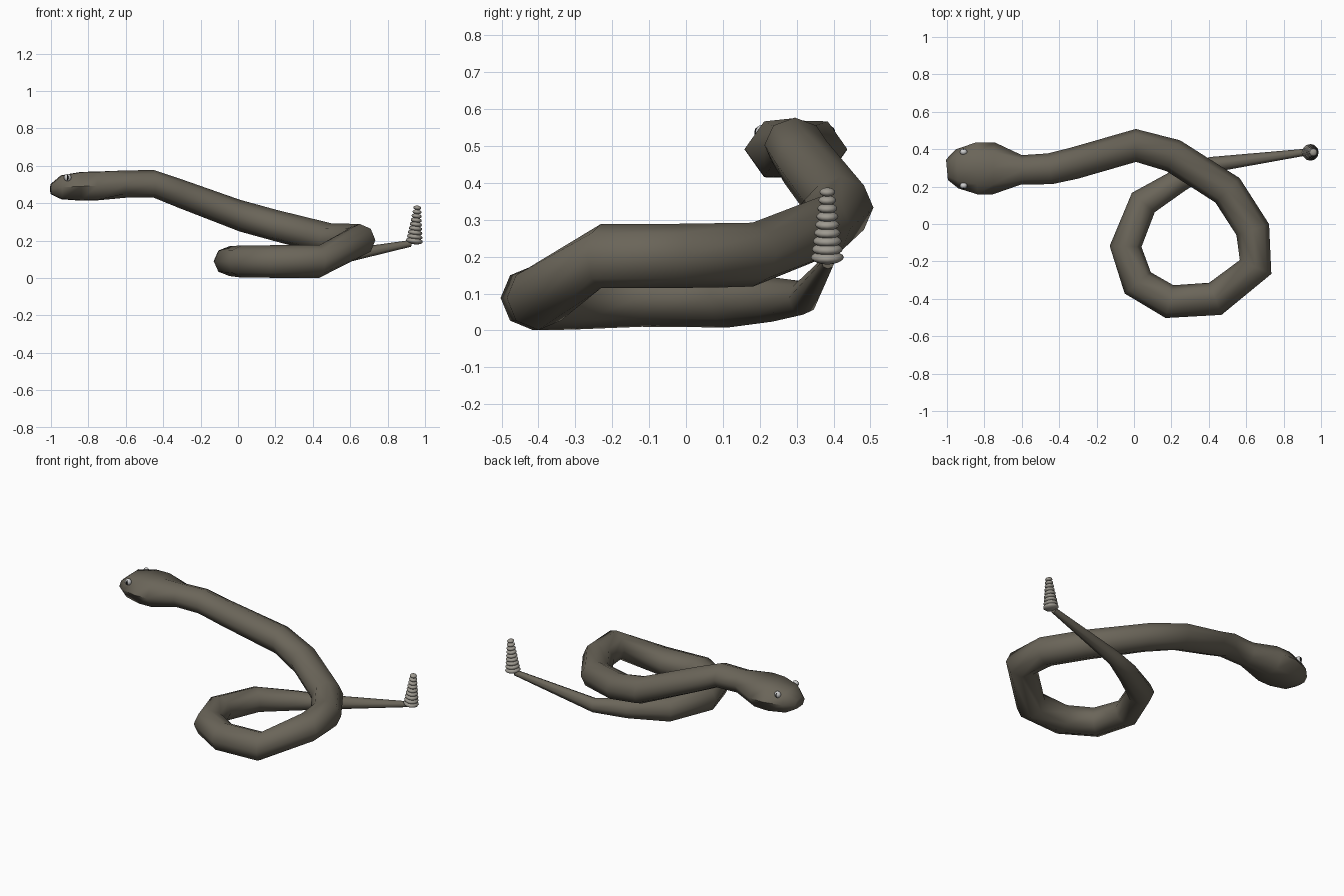
import bpy, bmesh, math
from mathutils import Vector, Matrix

if "Cube" in bpy.data.objects:
    bpy.data.objects.remove(bpy.data.objects["Cube"])


def material(name, rgb):
    m = bpy.data.materials.new(name)
    m.diffuse_color = (*rgb, 1)
    m.use_nodes = True
    m.node_tree.nodes["Principled BSDF"].inputs["Base Color"].default_value = m.diffuse_color
    return m


SKIN = material("skin", (0.145, 0.13, 0.10))
HORN = material("rattle_horn", (0.34, 0.32, 0.28))
WHITE = material("eye_white", (0.6, 0.6, 0.58))
BLACK = material("pupil_black", (0.01, 0.01, 0.01))


def finish(bm, name, mat, angle=60):
    bmesh.ops.recalc_face_normals(bm, faces=bm.faces)
    me = bpy.data.meshes.new(name)
    bm.to_mesh(me)
    bm.free()
    ob = bpy.data.objects.new(name, me)
    bpy.context.collection.objects.link(ob)
    me.materials.append(mat)
    bpy.ops.object.select_all(action='DESELECT')
    ob.select_set(True)
    bpy.context.view_layer.objects.active = ob
    bpy.ops.object.shade_smooth_by_angle(angle=math.radians(angle))
    return ob


# body path: x, y, z, half width, half height (snout to tail tip)
PATH = [
    (-1.00, 0.29, 0.475, 0.055, 0.027), (-0.945, 0.295, 0.485, 0.105, 0.064),
    (-0.84, 0.298, 0.49, 0.139, 0.077), (-0.75, 0.298, 0.492, 0.139, 0.077),
    (-0.60, 0.29, 0.502, 0.078, 0.073), (-0.45, 0.295, 0.503, 0.083, 0.074),
    (-0.32, 0.325, 0.455, 0.085, 0.079), (0.01, 0.42, 0.333, 0.088, 0.085),
    (0.21, 0.365, 0.278, 0.09, 0.085), (0.50, 0.18, 0.205, 0.092, 0.087),
    (0.635, -0.03, 0.202, 0.092, 0.087), (0.65, -0.23, 0.202, 0.092, 0.087),
    (0.435, -0.40, 0.088, 0.092, 0.087), (0.19, -0.415, 0.088, 0.09, 0.087),
    (0.02, -0.315, 0.088, 0.09, 0.086), (-0.045, -0.12, 0.09, 0.085, 0.08),
    (0.05, 0.115, 0.086, 0.08, 0.078), (0.245, 0.235, 0.084, 0.063, 0.06),
    (0.42, 0.318, 0.088, 0.042, 0.045), (0.925, 0.385, 0.185, 0.018, 0.018),
]
HEAD_RINGS = 4   # flat-topped cross-section at the head

bm = bmesh.new()
pts = [Vector(p[:3]) for p in PATH]
rings = []
for i, (c, p) in enumerate(zip(pts, PATH)):
    a = pts[i] - pts[i - 1] if i else pts[1] - pts[0]
    b = pts[i + 1] - pts[i] if i < len(pts) - 1 else a
    a.z = b.z = 0
    t = a.normalized() + b.normalized()
    side = Vector((t.y, -t.x, 0)).normalized()
    k, m = (0.62, 0.97) if i < HEAD_RINGS else (0.707, 0.707)
    sec = [(1, 0), (k, m), (0, 1), (-k, m), (-1, 0), (-k, -m), (0, -1), (k, -m)]
    rings.append([bm.verts.new(c + side * (p[3] * u) + Vector((0, 0, p[4] * v)))
                  for u, v in sec])
for r, s in zip(rings, rings[1:]):
    for j in range(8):
        n = (j + 1) % 8
        bm.faces.new((r[j], r[n], s[n], s[j]))
bm.faces.new(rings[0])
bm.faces.new(rings[-1])
finish(bm, "snake_body", SKIN)

# rattle: stack of shrinking flattened beads
bm = bmesh.new()
N = 9
for i in range(N):
    f = i / (N - 1)
    r = 0.045 - 0.024 * f
    z = 0.198 + 0.177 * (f - 0.12 * f * (f - 1) * -2 + 0.24 * f * (1 - f))
    mat = (Matrix.Translation((0.943 + 0.016 * f, 0.383, z))
           @ Matrix.Rotation(math.radians(8), 4, 'Y')
           @ Matrix.Diagonal((r, r, 0.018 - 0.006 * f, 1)))
    bmesh.ops.create_uvsphere(bm, u_segments=12, v_segments=8, radius=1, matrix=mat)
finish(bm, "rattle", HORN)

# eyes with slit pupils on both sides of the head
for s, label in ((-1, "left"), (1, "right")):
    for part, mat, dy, size in (("eye", WHITE, 0.09, (0.02, 0.017, 0.02)),
                                ("pupil", BLACK, 0.097, (0.006, 0.0125, 0.016))):
        bm = bmesh.new()
        m = (Matrix.Translation((-0.911, 0.295 + s * dy, 0.537))
             @ Matrix.Diagonal((*size, 1)))
        bmesh.ops.create_uvsphere(bm, u_segments=12, v_segments=8, radius=1, matrix=m)
        finish(bm, f"{label}_{part}", mat)
